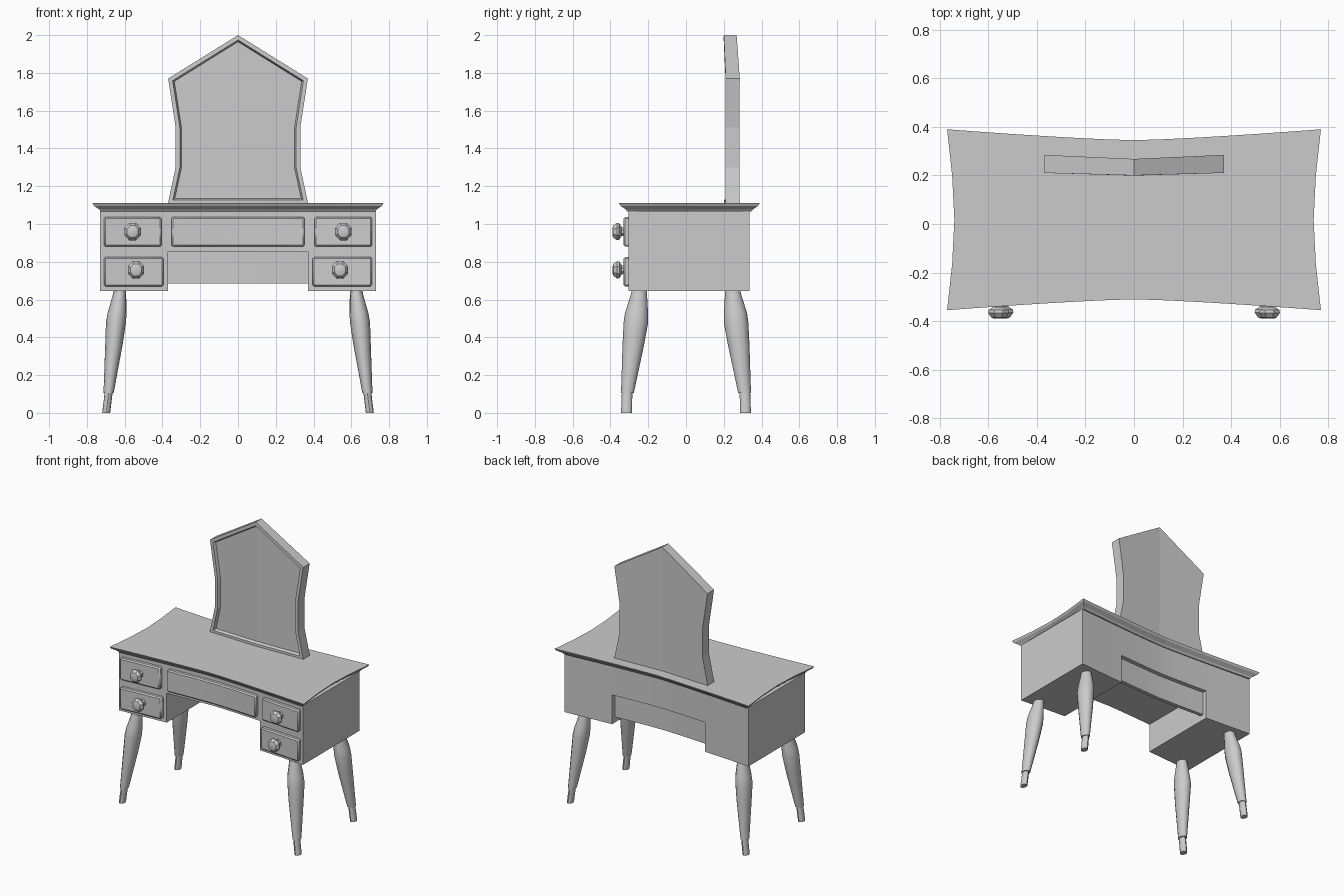
import bpy, bmesh, math
from mathutils import Matrix, Vector

if "Cube" in bpy.data.objects:
    bpy.data.objects.remove(bpy.data.objects["Cube"])


def finish(name, bm, smooth=None, bevel=0):
    bmesh.ops.recalc_face_normals(bm, faces=bm.faces)
    me = bpy.data.meshes.new(name)
    bm.to_mesh(me)
    bm.free()
    ob = bpy.data.objects.new(name, me)
    bpy.context.collection.objects.link(ob)
    if bevel:
        m = ob.modifiers.new("bevel", 'BEVEL')
        m.width, m.segments, m.limit_method = bevel, 1, 'ANGLE'
        m.angle_limit = math.radians(50)
    if smooth:
        bpy.ops.object.select_all(action='DESELECT')
        bpy.context.view_layer.objects.active = ob
        ob.select_set(True)
        bpy.ops.object.shade_smooth_by_angle(angle=math.radians(smooth))
    return ob


def bend(x):
    return 0.045 * (abs(x) / 0.77) ** 1.3


def plate_mesh(polys, yf, yb):
    # closed solid from (x, z) polygons, between front yf(x) and back yb(x)
    bm = bmesh.new()
    cache = {}

    def v(p, side):
        k = (round(p[0], 4), round(p[1], 4), side)
        if k not in cache:
            cache[k] = bm.verts.new((p[0], (yb if side else yf)(p[0]), p[1]))
        return cache[k]
    front = [bm.faces.new([v(p, 0) for p in poly]) for poly in polys]
    rim = [e for e in bm.edges if e.is_boundary]
    for poly in polys:
        bm.faces.new([v(p, 1) for p in reversed(poly)])
    twin = {cache[k]: cache[(k[0], k[1], 1)] for k in list(cache) if k[2] == 0}
    for e in rim:
        a, b = e.verts
        bm.faces.new([a, b, twin[b], twin[a]])
    bmesh.ops.recalc_face_normals(bm, faces=bm.faces)
    return bm, front


def cells(xs, z0, z1):
    return [[(a, z0), (b, z0), (b, z1), (a, z1)] for a, b in zip(xs, xs[1:])]


def steps(a, b, n):
    return [a + (b - a) * i / n for i in range(n + 1)]


def loft(bm, rings):
    vs = [[bm.verts.new(p) for p in r] for r in rings]
    n = len(vs[0])
    for r, s in zip(vs, vs[1:]):
        for i in range(n):
            bm.faces.new([r[i], r[(i + 1) % n], s[(i + 1) % n], s[i]])
    bm.faces.new(vs[0])
    bm.faces.new(vs[-1])


# table top: concave outline with a coved underside
def outline(z, o):
    hw = 0.77 - o
    xs = steps(-1, 1, 12)
    pts = [(x * hw, -0.31 + o - bend(x * 0.77), z) for x in xs]
    pts += [(hw - 0.03 * (1 - t * t), 0.018 + 0.33 * t * (1 - o), z) for t in (-0.55, 0, 0.55)]
    pts += [(x * hw, 0.345 - o + bend(x * 0.77), z) for x in reversed(xs)]
    pts += [(-hw + 0.03 * (1 - t * t), 0.018 + 0.33 * t * (1 - o), z) for t in (0.55, 0, -0.55)]
    return pts


bm = bmesh.new()
loft(bm, [outline(1.065, 0.045), outline(1.078, 0.035), outline(1.096, 0.008), outline(1.11, 0)])
finish("table_top", bm)

# carcass with kneehole
left, mid, right = steps(-0.73, -0.37, 3), steps(-0.37, 0.37, 6), steps(0.37, 0.73, 3)
polys = cells(left, 0.645, 0.855) + cells(right, 0.645, 0.855)
polys += cells(left + mid[1:] + right[1:], 0.855, 1.07)
bm, _ = plate_mesh(polys, lambda x: -0.263 - bend(x), lambda x: 0.293 + bend(x))
finish("carcass", bm, 30)

# panel at the back of the kneehole
bm, _ = plate_mesh(cells(mid, 0.685, 0.86), lambda x: 0.235 + bend(x), lambda x: 0.262 + bend(x))
finish("back_panel", bm, 30)


# drawer fronts
def drawer(name, x0, x1, z0, z1, n):
    bm, _ = plate_mesh(cells(steps(x0, x1, n), z0, z1),
                       lambda x: -0.29 - bend(x), lambda x: -0.255 - bend(x))
    finish(name, bm, 30, 0.008)


drawer("middle_drawer", -0.353, 0.353, 0.88, 1.037, 6)


# knobs
def knob(name, x, z):
    bm = bmesh.new()
    prof = [(0.030, -0.005), (0.024, 0.012), (0.026, 0.022), (0.047, 0.034),
            (0.050, 0.046), (0.034, 0.066), (0.022, 0.07)]
    y = -0.29 - bend(x)
    loft(bm, [[(x + 0.94 * r * math.cos(a), y - d, z + r * math.sin(a))
               for a in [math.tau * (i + 0.5) / 8 for i in range(8)]] for r, d in prof])
    finish(name, bm, 30)


# turned, splayed legs: z, centre x, centre y, radius x, radius y
LEG = [(0.66, 0.625, 0.247, 0.032, 0.038), (0.62, 0.628, 0.25, 0.036, 0.044),
       (0.53, 0.64, 0.262, 0.050, 0.061), (0.48, 0.646, 0.265, 0.053, 0.065),
       (0.36, 0.657, 0.279, 0.046, 0.057), (0.106, 0.685, 0.31, 0.027, 0.034),
       (0.105, 0.685, 0.312, 0.021, 0.028), (0.0, 0.698, 0.315, 0.021, 0.029)]


def leg(name, sx, sy):
    bm = bmesh.new()
    loft(bm, [[(sx * cx + rx * math.cos(a), sy * cy + ry * math.sin(a), z)
               for a in [math.tau * i / 12 for i in range(12)]] for z, cx, cy, rx, ry in LEG])
    finish(name, bm, 40)


for side, s in (("left", -1), ("right", 1)):
    drawer("upper_drawer_" + side, s * 0.405, s * 0.71, 0.88, 1.037, 3)
    drawer("lower_drawer_" + side, s * 0.395, s * 0.71, 0.67, 0.825, 3)
    knob("upper_knob_" + side, s * 0.558, 0.96)
    knob("lower_knob_" + side, s * 0.54, 0.757)
    leg("front_leg_" + side, s, -1)
    leg("back_leg_" + side, s, 1)

# mirror: two folded halves with a stepped frame around the glass
half = [(0, 1.105), (0.372, 1.105), (0.33, 1.30), (0.33, 1.51), (0.37, 1.77), (0, 2.0)]
bm, front = plate_mesh([half, [(-x, z) for x, z in reversed(half)]],
                       lambda x: 0.2 + 0.028 * abs(x), lambda x: 0.268 + 0.045 * abs(x))
bmesh.ops.inset_region(bm, faces=front, thickness=0.022, use_even_offset=True)
bmesh.ops.inset_region(bm, faces=front, thickness=0.008, depth=-0.02, use_even_offset=True)
finish("mirror", bm)
